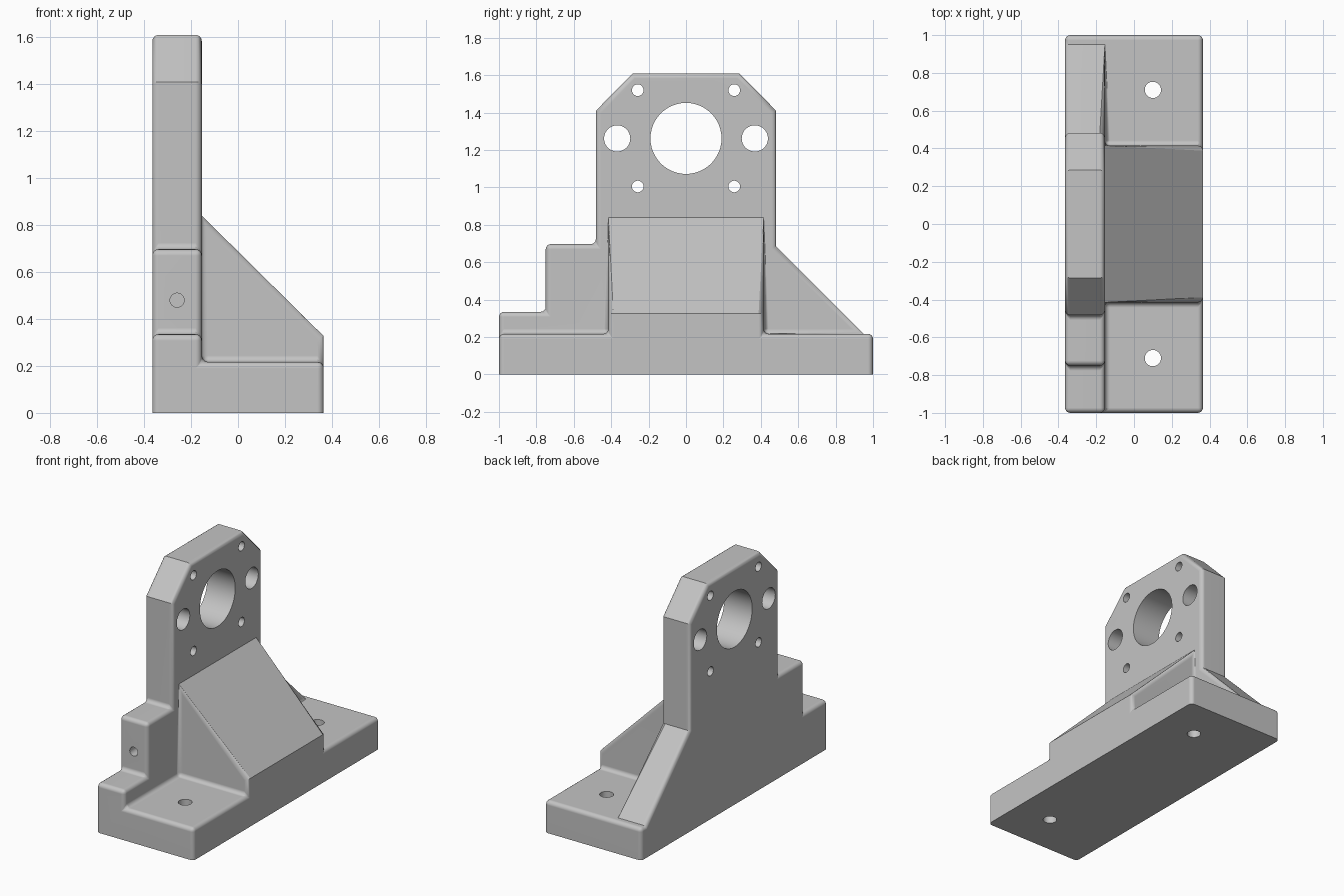
import bpy, bmesh, math
from mathutils import Vector, Matrix

cube = bpy.data.objects.get("Cube")
if cube:
    bpy.data.objects.remove(cube, do_unlink=True)

metal = bpy.data.materials.new("machined grey")
metal.use_nodes = True
GREY = (0.55, 0.55, 0.55, 1)
metal.diffuse_color = GREY
metal.node_tree.nodes["Principled BSDF"].inputs["Base Color"].default_value = GREY


def prism(name, profile, place, sweep):
    """Extrude a closed profile; place maps its points into space."""
    bm = bmesh.new()
    face = bm.faces.new([bm.verts.new(place(a, b)) for a, b in profile])
    out = bmesh.ops.extrude_face_region(bm, geom=[face])
    moved = [v for v in out["geom"] if isinstance(v, bmesh.types.BMVert)]
    bmesh.ops.translate(bm, verts=moved, vec=sweep)
    bmesh.ops.recalc_face_normals(bm, faces=bm.faces)
    return finish(name, bm)


def finish(name, bm):
    mesh = bpy.data.meshes.new(name)
    bm.to_mesh(mesh)
    bm.free()
    mesh.materials.append(metal)
    obj = bpy.data.objects.new(name, mesh)
    bpy.context.collection.objects.link(obj)
    return obj


def apply_all(obj):
    bpy.ops.object.select_all(action="DESELECT")
    obj.select_set(True)
    bpy.context.view_layer.objects.active = obj
    for mod in list(obj.modifiers):
        bpy.ops.object.modifier_apply(modifier=mod.name)


def combine(obj, other, operation):
    mod = obj.modifiers.new(operation, "BOOLEAN")
    mod.object, mod.operation, mod.solver = other, operation, "EXACT"
    apply_all(obj)
    bpy.data.objects.remove(other, do_unlink=True)


BACK, STEP, EDGE = -0.365, -0.154, 0.365

# Upright plate with steps at the front and a sloping web at the rear
outline = [(-1, 0), (1, 0), (1, .217), (.95, .217), (.482, .685), (.482, 1.41),
           (.285, 1.61), (-.285, 1.61), (-.482, 1.41), (-.482, .697),
           (-.75, .697), (-.75, .335), (-1, .335)]
bracket = prism("motor_bracket", outline, lambda y, z: (BACK, y, z),
                (STEP - BACK, 0, 0))

# Foot and triangular gusset, overlapping the plate
foot = prism("foot", [(-.25, 0), (EDGE, 0), (EDGE, .217), (-.25, .217)],
             lambda x, z: (x, -1, z), (0, 2, 0))
gusset = prism("gusset", [(-.25, .1), (EDGE, .1), (EDGE, .327), (STEP, .84), (-.25, .84)],
               lambda x, z: (x, -.415, z), (0, .83, 0))
combine(bracket, foot, "UNION")
combine(bracket, gusset, "UNION")

# Merge flush faces, then mark the square edges above the floor for rounding
bm = bmesh.new()
bm.from_mesh(bracket.data)
bmesh.ops.remove_doubles(bm, verts=bm.verts, dist=1e-4)
bmesh.ops.dissolve_limit(bm, angle_limit=math.radians(1), verts=bm.verts, edges=bm.edges)
weight = bm.edges.layers.float.new("bevel_weight_edge")
for e in bm.edges:
    on_floor = all(v.co.z < .001 for v in e.verts)
    if not on_floor and e.calc_face_angle(0) > math.radians(60):
        e[weight] = 1
bm.to_mesh(bracket.data)
bm.free()
bevel = bracket.modifiers.new("rounding", "BEVEL")
bevel.limit_method = "WEIGHT"
bevel.width, bevel.segments = .027, 4
bevel.use_clamp_overlap = False
apply_all(bracket)


def drill(centre, radius, axis, length):
    bm = bmesh.new()
    turn = Vector((0, 0, 1)).rotation_difference(Vector(axis)).to_matrix().to_4x4()
    bmesh.ops.create_cone(bm, cap_ends=True, segments=48, radius1=radius, radius2=radius,
                          depth=length, matrix=Matrix.Translation(centre) @ turn)
    cutter = finish("drill", bm)
    cutter.hide_render = True
    combine(bracket, cutter, "DIFFERENCE")


# Shaft bore, side holes and screw holes through the plate
MID = (BACK + STEP) / 2
drill((MID, 0, 1.262), .19, (1, 0, 0), .5)
for side in (-1, 1):
    drill((MID, side * .368, 1.262), .07, (1, 0, 0), .5)
    for z in (1.005, 1.52):
        drill((MID, side * .258, z), .031, (1, 0, 0), .5)
    # Mounting hole through the foot
    drill((.1, side * .71, .1), .043, (0, 0, 1), .5)
# Blind hole in the front step
drill((MID, -.75, .48), .03, (0, 1, 0), .5)

apply_all(bracket)
bpy.ops.object.shade_smooth_by_angle(angle=math.radians(30))
normals = bracket.modifiers.new("flat faces", "WEIGHTED_NORMAL")
normals.keep_sharp = True
